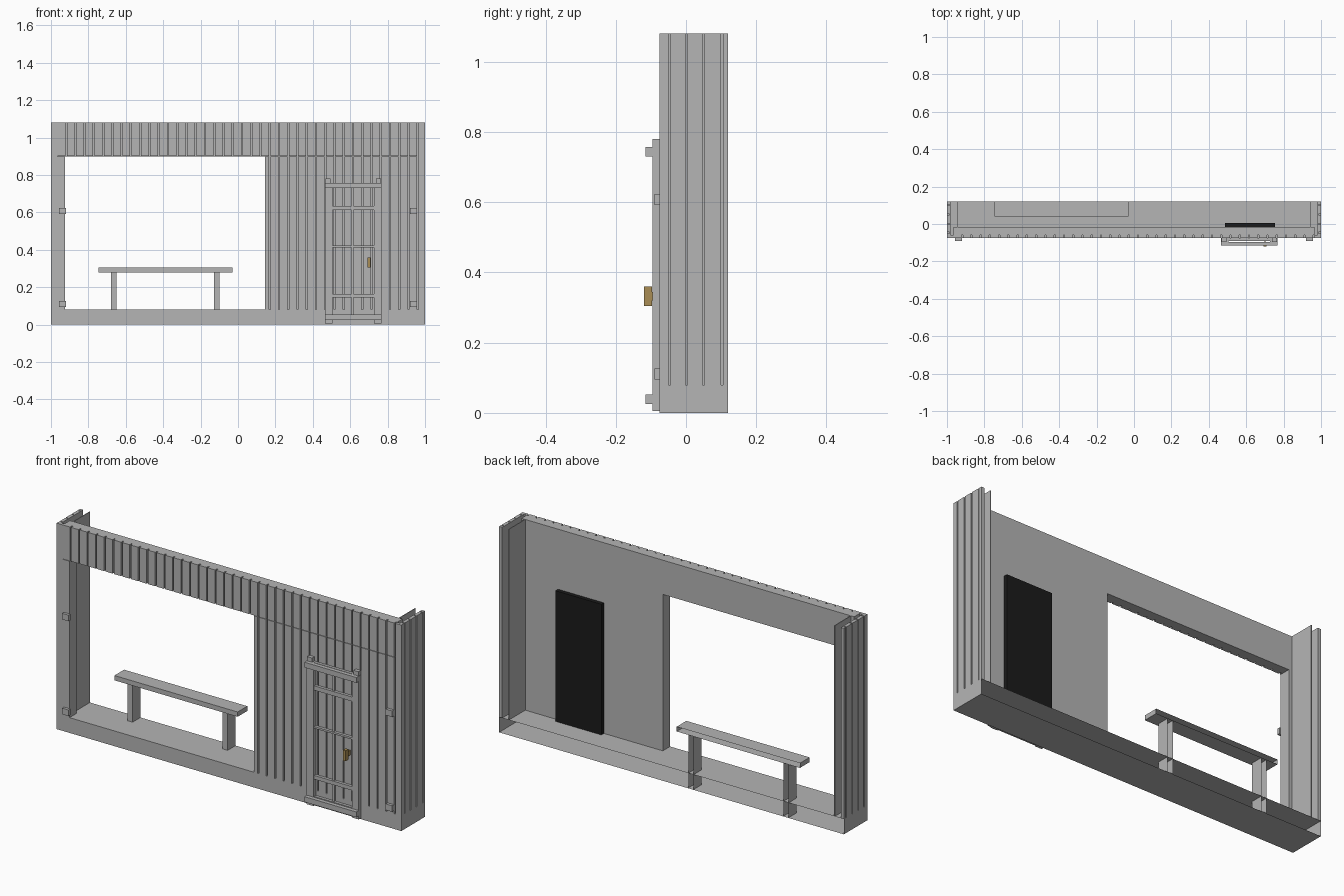
import bpy, bmesh
from mathutils import Vector

if "Cube" in bpy.data.objects:
    bpy.data.objects.remove(bpy.data.objects["Cube"])


def material(name, rgb):
    m = bpy.data.materials.new(name)
    m.diffuse_color = (*rgb, 1)
    m.use_nodes = True
    m.node_tree.nodes["Principled BSDF"].inputs["Base Color"].default_value = m.diffuse_color
    return m


GREY = material("plain_grey", (0.46, 0.46, 0.46))
BLACK = material("black_panel", (0.011, 0.011, 0.011))
BRASS = material("brass", (0.40, 0.27, 0.09))


def boxes(name, items, mat=GREY, open_sides=()):
    """One object of axis-aligned boxes (x0,x1,y0,y1,z0,z1), leaving out faces by direction."""
    bm = bmesh.new()
    for x0, x1, y0, y1, z0, z1 in items:
        verts = bmesh.ops.create_cube(bm, size=1)["verts"]
        for v in verts:
            v.co = Vector((x1 if v.co.x > 0 else x0,
                           y1 if v.co.y > 0 else y0,
                           z1 if v.co.z > 0 else z0))
    bm.normal_update()
    drop = [f for f in bm.faces if any(f.normal.dot(Vector(d)) > 0.9 for d in open_sides)]
    bmesh.ops.delete(bm, geom=drop, context="FACES")
    mesh = bpy.data.meshes.new(name)
    bm.to_mesh(mesh)
    bm.free()
    mesh.materials.append(mat)
    ob = bpy.data.objects.new(name, mesh)
    bpy.context.collection.objects.link(ob)
    return ob


def mirrored(items):
    return items + [(-b, -a, c, d, e, f) for a, b, c, d, e, f in items]


BACK, UP = (0, 1, 0), (0, 0, 1)
FRONT_Y, REAR_Y = -0.075, 0.12
DECK, LINTEL, TOP = 0.08, 0.90, 1.08
END = 0.965           # half width between the corner boards
OPEN_L, OPEN_R = -0.925, 0.145
PITCH, GAP = 2 * END / 39, 0.007

# Base platform, open at the back
boxes("base", [(-1, 1, FRONT_Y, REAR_Y, 0, DECK)], open_sides=[BACK])

# Front wall core around the wide opening
boxes("front_wall", [
    (-END, END, -0.06, -0.015, LINTEL, TOP),
    (OPEN_R, END, -0.06, -0.015, DECK, LINTEL),
    (-END, OPEN_L, -0.06, -0.015, DECK, LINTEL)])

# Vertical cladding boards on the front
upper, lower = [], []
for i in range(39):
    x0 = -END + i * PITCH
    x1 = x0 + PITCH - GAP
    upper.append((x0, x1, FRONT_Y, -0.06, LINTEL + 0.002, TOP))
    if x1 > OPEN_R + 0.01:
        lower.append((max(x0, OPEN_R), x1, FRONT_Y, -0.06, DECK, LINTEL))
boxes("upper_boards", upper)
boxes("lower_boards", lower)
boxes("opening_post", [(-END, OPEN_L, FRONT_Y, -0.06, DECK, LINTEL)])

# Hollow side walls: corner boards, outer cladding, backing and inner lining
boxes("corner_boards", mirrored([(END, 1, FRONT_Y, -0.06, DECK, TOP)]))
edges = [FRONT_Y, -0.044, 0.004, 0.053, 0.105, REAR_Y + 0.006]
boxes("side_boards", mirrored([(0.986, 1, a, b - 0.006, DECK, TOP)
                               for a, b in zip(edges, edges[1:])]))
boxes("side_backing", mirrored([(0.982, 0.986, -0.06, REAR_Y, DECK, TOP)]))
boxes("side_lining", mirrored([(0.943, 0.947, -0.015, REAR_Y, DECK, TOP)]))

# Small brackets on the front corners
boxes("brackets", mirrored([(0.92, 0.957, -0.09, FRONT_Y, z, z + 0.032)
                            for z in (0.095, 0.592)]))

# Bench, cut open at the back
boxes("bench_seat", [(-0.745, -0.03, 0.04, REAR_Y, 0.28, 0.305)], open_sides=[BACK])
boxes("bench_legs", [(x, x + 0.03, 0.055, REAR_Y, 0.002, 0.28) for x in (-0.68, -0.128)],
      open_sides=[BACK, UP])

# Door frame standing in front of the cladding
boxes("door_stiles", [(x, x + 0.04, -0.095, FRONT_Y, 0.006, 0.757) for x in (0.465, 0.727)])
boxes("door_stile_tips", [(x, x + 0.028, -0.095, FRONT_Y, 0.757, 0.78) for x in (0.467, 0.737)])
boxes("door_outer_rails", [(0.465, 0.767, -0.115, -0.095, z, z + 0.028) for z in (0.025, 0.73)])
boxes("door_inner_rails", [(0.505, 0.727, -0.09, FRONT_Y, a, b) for a, b in
                           ((0.035, 0.055), (0.145, 0.165), (0.412, 0.422),
                            (0.612, 0.635), (0.73, 0.757))])
boxes("door_mullion", [(0.608, 0.618, -0.084, FRONT_Y, 0.055, 0.73)])
boxes("door_handle", [(0.693, 0.708, -0.12, -0.097, 0.305, 0.36)], BRASS)
boxes("handle_stem", [(0.697, 0.704, -0.097, FRONT_Y, 0.32, 0.345)], BRASS)

# Dark panel behind the door
boxes("rear_door_panel", [(0.487, 0.753, -0.0149, 0.006, DECK, 0.765)], BLACK)
